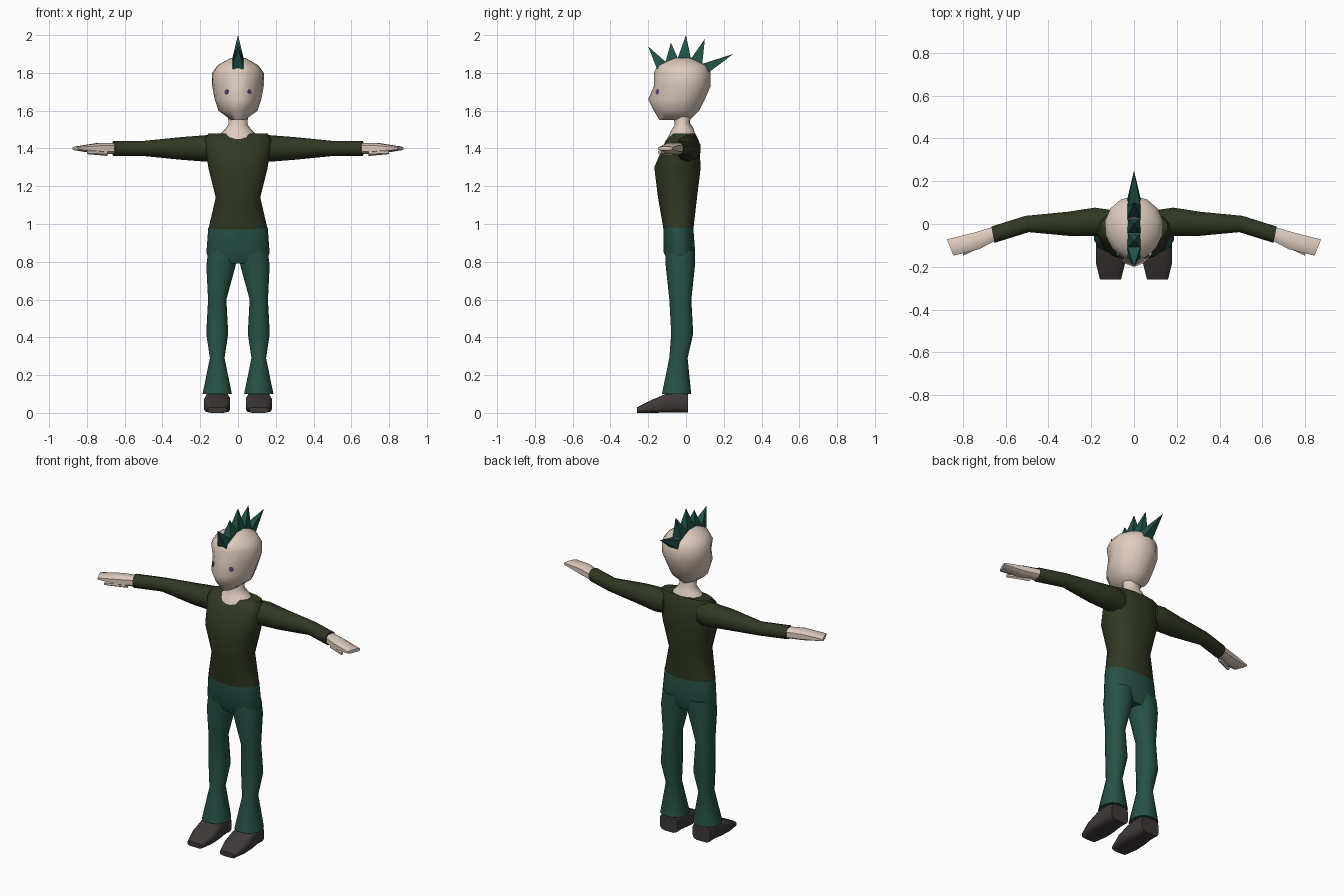
import bpy, bmesh, math
from mathutils import Vector
from mathutils.bvhtree import BVHTree

cube = bpy.data.objects.get("Cube")
if cube:
    bpy.data.objects.remove(cube, do_unlink=True)


def material(name, red, green, blue):
    mat = bpy.data.materials.new(name)
    mat.use_nodes = True
    colour = (red, green, blue, 1)
    mat.diffuse_color = colour
    shader = mat.node_tree.nodes["Principled BSDF"]
    shader.inputs["Base Color"].default_value = colour
    return mat


skin = material("pale skin", .74, .6, .51)
olive = material("dark olive", .03, .04, .016)
teal = material("teal green", .02, .083, .062)
deep_green = material("deep green", .014, .085, .066)
brown = material("brown black", .05, .04, .04)
purple = material("purple", .09, .05, .16)


def finish(name, bm, mat, smooth=True):
    """Turn a bmesh into an object with one colour."""
    bmesh.ops.recalc_face_normals(bm, faces=bm.faces)
    mesh = bpy.data.meshes.new(name)
    bm.to_mesh(mesh)
    bm.free()
    mesh.materials.append(mat)
    part = bpy.data.objects.new(name, mesh)
    bpy.context.collection.objects.link(part)
    if smooth:
        bpy.ops.object.select_all(action="DESELECT")
        part.select_set(True)
        bpy.context.view_layer.objects.active = part
        bpy.ops.object.shade_smooth_by_angle(angle=math.radians(50))
    return part


def along_x(station, first, second):
    return Vector((station, first, second))


def along_y(station, first, second):
    return Vector((first, station, second))


def along_z(station, first, second):
    return Vector((first, second, station))


def loft(name, rings, mat, place=along_z, side=1, sides=12, power=1, lean=(0, 0), reshape=None):
    """Skin a row of rings; each is a station, a centre pair and a radius pair."""
    bm = bmesh.new()
    loops = []
    for station, centre_a, centre_b, radius_a, radius_b in rings:
        loop = []
        for i in range(sides):
            turn = math.tau * (i + .5) / sides
            across, up = math.cos(turn), math.sin(turn)
            across = math.copysign(abs(across) ** power, across) * radius_a
            up = math.copysign(abs(up) ** power, up) * radius_b
            shift = lean[0] * across + lean[1] * up
            point = place(station + shift, centre_a + across, centre_b + up)
            if reshape:
                reshape(point)
            point.x *= side
            loop.append(bm.verts.new(point))
        loops.append(loop)
    for lower, upper in zip(loops, loops[1:]):
        for i in range(sides):
            j = (i + 1) % sides
            bm.faces.new((lower[i], lower[j], upper[j], upper[i]))
    bm.faces.new(loops[0])
    bm.faces.new(loops[-1])
    return finish(name, bm, mat)


def body(*profile):
    """Centred rings from height, half width, front and back."""
    return [(height, 0, (front + back) / 2, half_width, (back - front) / 2)
            for height, half_width, front, back in profile]


# Shirt, from the hem up to the shoulders
shirt_rings = body((.97, .16, -.12, .04), (1.14, .12, -.15, .06), (1.3, .16, -.17, .08),
                   (1.44, .18, -.11, .07), (1.48, .16, -.07, .05))
loft("shirt_body", shirt_rings, olive, sides=16, power=.85)

# Neck, flaring into a wide collar opening
neck_rings = body((1.46, .11, -.1, .05), (1.5, .07, -.08, .04),
                  (1.53, .05, -.06, .02), (1.6, .06, -.07, .03))
loft("neck", neck_rings, skin, sides=14, lean=(0, .12))


# Head, narrowing towards the ridge of the face
def narrow_face(point):
    forward = min(max(-point.y * 6, 0), 1)
    point.x *= 1 - forward * (.25 if point.z < 1.75 else .1)


head_rings = body((1.55, .04, -.14, .02), (1.6, .11, -.17, .07), (1.66, .13, -.2, .1),
                  (1.73, .14, -.17, .13), (1.8, .14, -.17, .13), (1.84, .11, -.15, .11),
                  (1.88, .04, -.07, .03))
head = loft("head", head_rings, skin, sides=14, reshape=narrow_face)
face = BVHTree.FromPolygons([vertex.co for vertex in head.data.vertices],
                            [polygon.vertices for polygon in head.data.polygons])

# Hair crest: spikes whose bases follow an arc over the head
tips = [(-.2, 1.94), (-.08, 1.96), (0, 2), (.1, 1.98), (.25, 1.9)]


def crest_corners(step, size):
    """Left and right points of the arc over the head at one step."""
    turn = math.radians(153 - 27 * step)
    y = .15 * math.cos(turn) * size - .02
    z = .11 * math.sin(turn) * size + 1.77
    return Vector((-.03, y, z)), Vector((.03, y, z))


bm = bmesh.new()
for step, tip in enumerate(tips):
    peak = bm.verts.new((0, *tip))
    rings = []
    for size in (.8, 1):
        front_left, front_right = crest_corners(step, size)
        back_left, back_right = crest_corners(step + 1, size)
        corners = (front_left, front_right, back_right, back_left)
        rings.append([bm.verts.new(corner) for corner in corners])
    root, rim = rings
    bm.faces.new(root)
    for i in range(4):
        j = (i + 1) % 4
        bm.faces.new((root[i], root[j], rim[j], rim[i]))
        bm.faces.new((rim[i], rim[j], peak))
finish("hair_crest", bm, deep_green, smooth=False)

# Hips
hip_rings = body((.79, .15, -.09, .03), (.85, .17, -.12, .05), (.98, .16, -.12, .04))
loft("hips", hip_rings, teal, sides=16, power=.85)

# Arms: distance from the middle, depth and radius at a constant height
arm_height = 1.4
sleeve_rings = [(x, y, arm_height, radius, radius) for x, y, radius in
                ((.1, 0, .07), (.17, .01, .07), (.3, 0, .06), (.5, 0, .04), (.66, -.05, .04))]
hand_rings = [(x, y, arm_height, width, thickness) for x, y, width, thickness in
              ((.64, -.04, .03, .03), (.74, -.08, .04, .03), (.86, -.11, .04, .01))]
thumb_rings = [(x, y, arm_height - .02, radius, radius) for x, y, radius in
               ((.69, -.08, .02), (.8, -.14, .01))]

# Legs: height, centre and radii, flaring at the hem and wide at the hip
leg_rings = [(.1, .11, -.05, .08, .08), (.29, .11, -.04, .04, .05), (.42, .11, -.02, .06, .06),
             (.6, .11, -.03, .05, .06), (.78, .09, -.03, .08, .08), (.86, .08, -.03, .08, .08)]

# Shoes: from heel to toe, half width and height above the ground
shoe_rings = [(y, .11, height / 2, half_width, height / 2) for y, half_width, height in
              ((.01, .06, .1), (-.04, .06, .12), (-.11, .07, .1), (-.18, .07, .07), (-.26, .05, .03))]

for side, label in ((1, "left"), (-1, "right")):
    loft(label + "_sleeve", sleeve_rings, olive, along_x, side, sides=10, lean=(.2, 0))
    loft(label + "_hand", hand_rings, skin, along_x, side, sides=8, power=.7, lean=(.4, 0))
    loft(label + "_thumb", thumb_rings, skin, along_x, side, sides=6)
    loft(label + "_trouser_leg", leg_rings, teal, along_z, side, power=.9)
    loft(label + "_shoe", shoe_rings, brown, along_y, side, power=.5)

    # Eye: a thin disc laid on the face
    ahead = Vector((.06 * side, -1, 1.7))
    spot, normal, index, distance = face.ray_cast(ahead, Vector((0, 1, 0)))
    bm = bmesh.new()
    bmesh.ops.create_cone(bm, cap_ends=True, segments=8, radius1=.014, radius2=.014, depth=.005)
    bm.transform(normal.to_track_quat("Z", "Y").to_matrix().to_4x4())
    bmesh.ops.translate(bm, verts=bm.verts, vec=spot)
    finish(label + "_eye", bm, purple, smooth=False)
